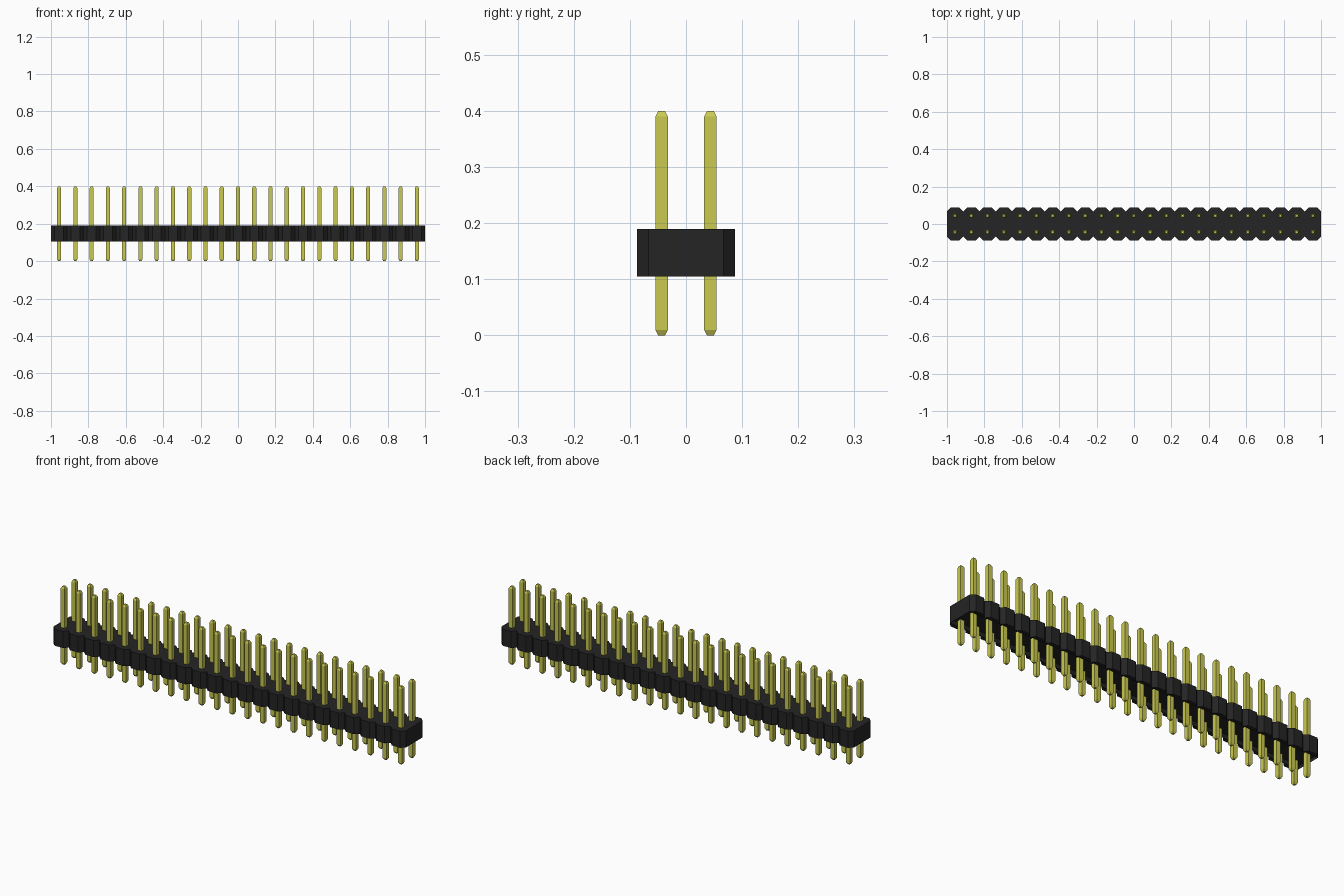
import bpy
import bmesh

cube = bpy.data.objects.get("Cube")
if cube:
    bpy.data.objects.remove(cube, do_unlink=True)

COLUMNS = 23
PITCH = 2 / COLUMNS
CHAMFER = 0.02


def material(name, colour):
    mat = bpy.data.materials.new(name)
    mat.use_nodes = True
    mat.diffuse_color = (*colour, 1)
    mat.node_tree.nodes["Principled BSDF"].inputs["Base Color"].default_value = (*colour, 1)
    return mat


def loft(name, sections, mat):
    """Skin a list of equal-length point rings and cap both ends."""
    bm = bmesh.new()
    rings = [[bm.verts.new(p) for p in ring] for ring in sections]
    for a, b in zip(rings, rings[1:]):
        for i in range(len(a)):
            j = (i + 1) % len(a)
            bm.faces.new((a[i], a[j], b[j], b[i]))
    bm.faces.new(rings[0])
    bm.faces.new(rings[-1])
    bmesh.ops.recalc_face_normals(bm, faces=bm.faces)
    mesh = bpy.data.meshes.new(name)
    bm.to_mesh(mesh)
    bm.free()
    mesh.materials.append(mat)
    obj = bpy.data.objects.new(name, mesh)
    bpy.context.collection.objects.link(obj)
    return obj


def body_section(x, outer):
    """Block cross-section with a sloped channel underneath."""
    half = [(outer, 0.19), (outer, 0.105), (0.067, 0.105), (0.06, 0.122)]
    return [(x, y, z) for y, z in half] + [(x, -y, z) for y, z in reversed(half)]


def square(r, z):
    return [(-r, -r, z), (r, -r, z), (r, r, z), (-r, r, z)]


# Insulating block: one chamfered cell per pin column
outer, notch = PITCH, PITCH - CHAMFER
sections = []
for i in range(COLUMNS):
    x = -1 + i * PITCH
    sections += [body_section(x, notch),
                 body_section(x + CHAMFER, outer),
                 body_section(x + PITCH - CHAMFER, outer)]
sections.append(body_section(1, notch))
loft("insulator_block", sections, material("black plastic", (0.018, 0.018, 0.018)))

# Square pins with tapered tips, repeated in two rows
rings = [square(r, z) for r, z in [(0.006, 0), (0.011, 0.01), (0.011, 0.39), (0.006, 0.4)]]
pins = loft("contact_pins", rings, material("yellow metal", (0.59, 0.59, 0.085)))
pins.location = (-1 + PITCH / 2, -PITCH / 2, 0)
for name, count, offset in [("columns", COLUMNS, (PITCH, 0, 0)), ("rows", 2, (0, PITCH, 0))]:
    array = pins.modifiers.new(name, "ARRAY")
    array.count = count
    array.use_relative_offset = False
    array.use_constant_offset = True
    array.constant_offset_displace = offset
